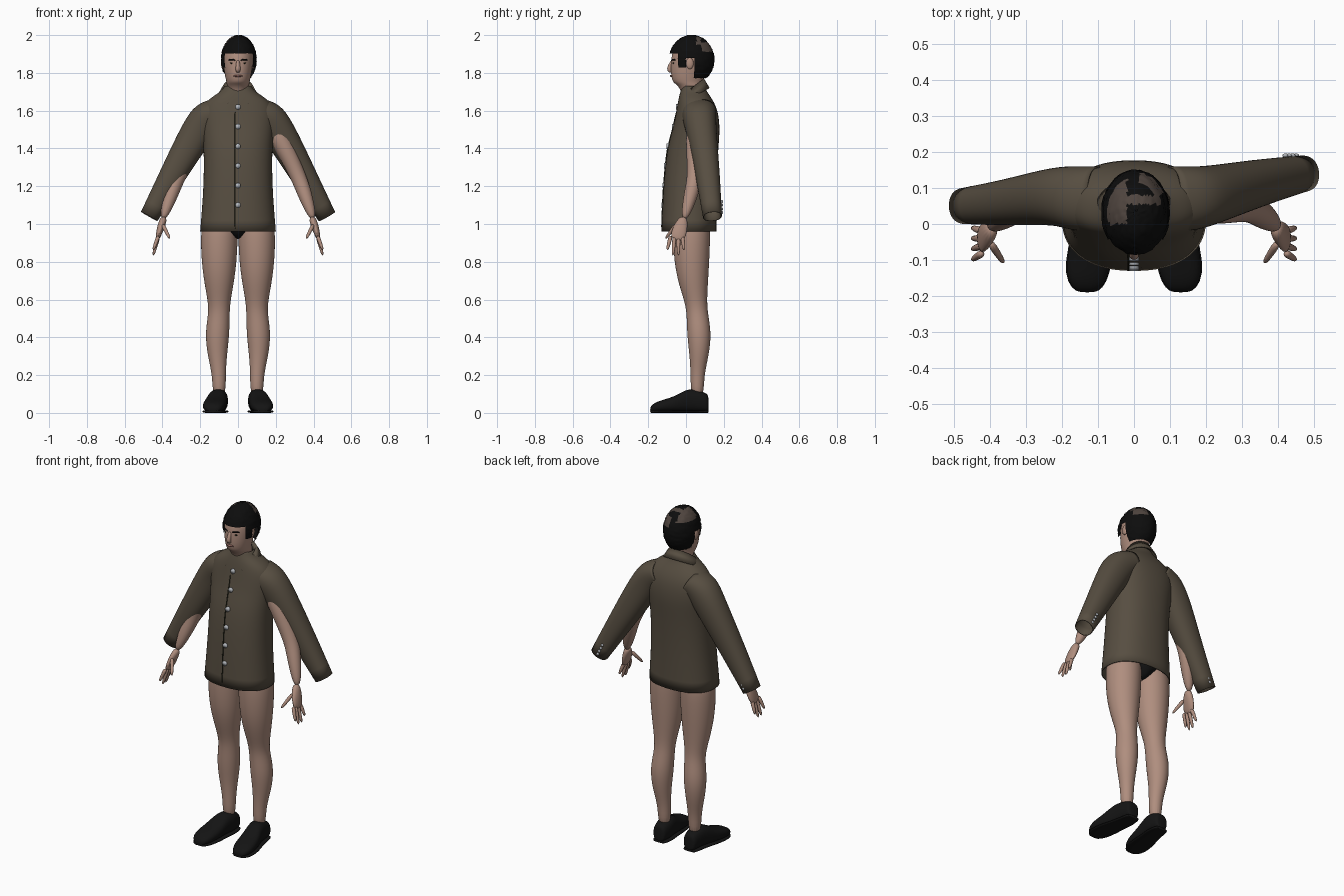
import bpy, bmesh, math, random
from mathutils import Vector

default_cube = bpy.data.objects.get("Cube")
if default_cube:
    bpy.data.objects.remove(default_cube, do_unlink=True)
random.seed(4)
RIGHTWARD, BACKWARD, UPWARD = Vector((1, 0, 0)), Vector((0, 1, 0)), Vector((0, 0, 1))


def material(name, red, green, blue):
    result = bpy.data.materials.new(name)
    result.use_nodes = True
    colour = (red, green, blue, 1)
    result.diffuse_color = colour
    shader = result.node_tree.nodes["Principled BSDF"]
    shader.inputs["Base Color"].default_value = colour
    shader.inputs["Roughness"].default_value = 0.8
    return result


SKIN = material("skin", .43, .27, .21)
CLOTH = material("olive brown cloth", .095, .076, .053)
SEAM = material("dark seam", .02, .02, .01)
HAIR = material("black hair", .004, .004, .004)
SHEEN = material("brown hair", .08, .06, .05)
LEATHER = material("black leather", .007, .007, .007)
BUTTON = material("pale grey button", .45, .47, .5)
LIP = material("lip", .28, .13, .11)


def finish(name, bm, colour, smoothing=0, thickness=0):
    """Turn a bmesh into a smooth shaded object."""
    bmesh.ops.recalc_face_normals(bm, faces=bm.faces)
    for face in bm.faces:
        face.smooth = True
    mesh = bpy.data.meshes.new(name)
    bm.to_mesh(mesh)
    bm.free()
    mesh.materials.append(colour)
    part = bpy.data.objects.new(name, mesh)
    bpy.context.collection.objects.link(part)
    if smoothing:
        subdivide = part.modifiers.new("smooth", 'SUBSURF')
        subdivide.levels = subdivide.render_levels = smoothing
    if thickness:
        part.modifiers.new("cloth thickness", 'SOLIDIFY').thickness = thickness
    return part


def bridge(bm, rows, closed):
    for lower, upper in zip(rows, rows[1:]):
        count = len(lower)
        for k in range(count if closed else count - 1):
            following = (k + 1) % count
            bm.faces.new((lower[k], lower[following], upper[following], upper[k]))


def rounded(value, exponent):
    return math.copysign(abs(value) ** (2 / exponent), value)


def tube(name, path, colour, sides=16, axis=None, reference=BACKWARD, exponent=2,
         capped=True, smoothing=2, thickness=0, mirror=1):
    """Skin rings of (x, y, z, half width, half depth) along a path."""
    bm = bmesh.new()
    centres = [Vector((mirror * ring[0], ring[1], ring[2])) for ring in path]
    last = len(centres) - 1
    # Make up for the shrinkage that subdivision gives a round section
    grow = 3 / (2 + math.cos(math.tau / sides)) if smoothing else 1
    rings = []
    for i, (centre, ring) in enumerate(zip(centres, path)):
        along = axis or (centres[min(i + 1, last)] - centres[max(i - 1, 0)]).normalized()
        across = reference.cross(along).normalized()
        deep = along.cross(across)
        verts = []
        for k in range(sides):
            angle = math.tau * k / sides
            offset = (across * ring[3] * rounded(math.cos(angle), exponent)
                      + deep * ring[-1] * rounded(math.sin(angle), exponent))
            verts.append(bm.verts.new(centre + offset * grow))
        rings.append(verts)
    bridge(bm, rings, closed=True)
    if capped:
        bm.faces.new(rings[0])
        bm.faces.new(rings[-1])
    return finish(name, bm, colour, smoothing, thickness)


def ball(name, centre, size, colour, segments=16):
    bm = bmesh.new()
    bmesh.ops.create_uvsphere(bm, u_segments=segments, v_segments=segments, radius=1)
    bmesh.ops.scale(bm, vec=size, verts=bm.verts)
    bmesh.ops.translate(bm, vec=centre, verts=bm.verts)
    return finish(name, bm, colour)


# Jacket body: height, front, back, half width
BODY = [(.96, -.13, .16, .2), (1.2, -.12, .16, .18), (1.4, -.1, .17, .18), (1.5, -.07, .18, .19),
        (1.6, -.05, .17, .2), (1.66, -.04, .14, .16), (1.7, -.03, .11, .09), (1.73, -.02, .1, .07)]
tube("jacket_body",
     [(0, (front + back) / 2, height, width, (back - front) / 2) for height, front, back, width in BODY],
     CLOTH, sides=24, axis=UPWARD, exponent=2.3, capped=False, thickness=.005)


def jacket_front(height):
    for below, above in zip(BODY, BODY[1:]):
        if height <= above[0]:
            share = (height - below[0]) / (above[0] - below[0])
            return below[1] + (above[1] - below[1]) * share


# Front closure and its buttons
heights = [.97 + .07 * i for i in range(10)]
tube("jacket_front_seam", [(-.015, jacket_front(height), height, .003) for height in heights],
     SEAM, sides=6, smoothing=1)
for i in range(6):
    height = 1.1 + .104 * i
    front = jacket_front(height)
    tube(f"front_button_{i + 1}", [(0, front + shift, height, .014) for shift in (.008, -.006)],
         BUTTON, sides=12, reference=UPWARD, smoothing=0)

# Folded collar, open at the throat: half width, half depth, height, gap in degrees
collar = bmesh.new()
rows = []
for width, depth, height, gap in [(.07, .05, 1.72, 8), (.08, .06, 1.77, 10), (.11, .09, 1.72, 30)]:
    row = []
    for k in range(33):
        angle = math.radians(gap - 90 + (360 - 2 * gap) * k / 32)
        forward = (1 - math.sin(angle)) / 2
        row.append(collar.verts.new((width * math.cos(angle), .035 + depth * math.sin(angle),
                                     height - .09 * forward)))
    rows.append(row)
bridge(collar, rows, closed=False)
finish("collar", collar, CLOTH, thickness=.006)

LEG = [(.09, .03, 1.05, .09), (.1, .03, .95, .1), (.1, .03, .75, .09), (.1, .05, .6, .06),
       (.1, .06, .53, .055), (.11, .07, .42, .065), (.11, .07, .3, .05), (.1, .06, .2, .035), (.1, .06, .08, .035)]
ARM = [(.17, .06, 1.55, .06), (.25, .05, 1.4, .05), (.32, .05, 1.25, .04), (.35, .03, 1.17, .04), (.4, -.01, 1.02, .02)]
PALM = [(.39, -.01, 1.04, .02, .02), (.41, -.03, .98, .02, .04), (.43, -.05, .91, .01, .04)]
# Shoe sections: x, y, half width, half height
SHOE = [(.1, .12, .03, .04), (.1, .11, .04, .05), (.1, .05, .05, .06), (.11, 0, .05, .06),
        (.12, -.06, .06, .04), (.13, -.14, .06, .03), (.13, -.18, .04, .02), (.13, -.19, .02, .01)]

# The left sleeve hangs further back than the right one
for side, mirror, cuff_y in (("left", 1, .14), ("right", -1, .05)):
    elbow_y = .03 + cuff_y * .6
    tube(side + "_sleeve", [(.1, .07, 1.6, .07, .09), (.16, .07, 1.57, .09, .09), (.21, .08, 1.5, .09, .08),
                            (.34, elbow_y, 1.27, .07, .065), (.47, cuff_y, 1.04, .05, .05)],
         CLOTH, exponent=2.2, capped=False, thickness=.005, mirror=mirror)
    for i in range(4):
        rise = .02 * i
        ball(f"{side}_cuff_button_{i + 1}", (mirror * (.45 - rise / 2), cuff_y + .05, 1.06 + rise),
             (.008, .006, .008), BUTTON)

    # Arm and hand
    tube(side + "_arm", ARM, SKIN, mirror=mirror)
    tube(side + "_palm", PALM, SKIN, mirror=mirror)

    def finger(name, base, tip):
        start, end = Vector(base), Vector(tip)
        path = [(*start.lerp(end, share), .012 - share * .005) for share in (0, .5, 1)]
        tube(f"{side}_{name}", path, SKIN, sides=8, smoothing=1, mirror=mirror)

    for i, name in enumerate(("index_finger", "middle_finger", "ring_finger", "little_finger")):
        knuckle = .02 * i - .08
        outermost = name in ("index_finger", "little_finger")
        finger(name, (.42, knuckle, .94), (.45, knuckle * 1.5 + .02, .86 if outermost else .83))
    finger("thumb", (.4, -.05, 1), (.36, -.11, .92))

    # Leg and shoe
    tube(side + "_leg", LEG, SKIN, axis=UPWARD, mirror=mirror)
    tube(side + "_shoe", [(x, y, tall + .005, wide, tall) for x, y, wide, tall in SHOE],
         LEATHER, reference=UPWARD, axis=-BACKWARD, exponent=2.5, mirror=mirror)
    tube(side + "_sole", [(x, y, .007, wide * 1.05, .007) for x, y, wide, tall in SHOE],
         LEATHER, reference=UPWARD, axis=-BACKWARD, exponent=4, smoothing=1, mirror=mirror)

    # Ear, brow and eye
    ball(side + "_ear", (mirror * .08, .02, 1.85), (.01, .02, .03), SKIN)
    tube(side + "_brow", [(.013, -.077, 1.866, .004), (.033, -.07, 1.872, .005), (.053, -.055, 1.868, .003)],
         HAIR, sides=8, reference=UPWARD, smoothing=1, mirror=mirror)
    ball(side + "_eye", (mirror * .03, -.066, 1.852), (.012, .006, .005), SEAM)

# Underwear
tube("underwear", [(0, .03, .92, .02, .05), (0, .03, .95, .05, .09), (0, .03, 1, .14, .11), (0, .03, 1.1, .17, .12)],
     LEATHER, axis=UPWARD)

# Head and neck: y, height, half width, half depth
HEAD = [(.04, 1.62, .06, .05), (.04, 1.7, .05, .06), (.02, 1.74, .06, .07), (.01, 1.75, .06, .08),
        (.01, 1.79, .07, .09), (.02, 1.86, .08, .1), (.03, 1.93, .08, .1), (.03, 1.98, .03, .05)]
tube("head", [(0, *section) for section in HEAD], SKIN, axis=UPWARD)
tube("nose", [(0, -.07, 1.87, .007), (0, -.08, 1.85, .01), (0, -.09, 1.82, .014), (0, -.08, 1.8, .01)],
     SKIN, sides=12, axis=UPWARD)
ball("mouth", (0, -.077, 1.784), (.024, .008, .006), LIP)

# Hair: a cap trimmed along the hairline and roughened into tufts
hair = ball("hair", (.004, .03, 1.87), (.095, .12, .13), HAIR, segments=48)
hair.data.materials.append(SHEEN)


def above_hairline(face):
    y, height = face.calc_center_median().yz
    if y < -.04:
        return height > 1.9
    if y < 0:
        return height > 1.83
    return height > (1.88 if y < .045 else 1.77)


bm = bmesh.new()
bm.from_mesh(hair.data)
trimmed = [face for face in bm.faces if not above_hairline(face)]
bmesh.ops.delete(bm, geom=trimmed, context='FACES')
for vert in bm.verts:
    vert.co += vert.normal * random.uniform(-.002, .002)
for face in bm.faces:
    x, y, height = face.calc_center_median()
    crown = height > 1.94 and x < -.02 and y > 0
    band = height > 1.95 and x > -.02 and .055 < y < .08
    nape_side = x > .01 and y > .08 and 1.91 < height < 1.96
    face.material_index = int(crown or band or nape_side)
bm.to_mesh(hair.data)
bm.free()
